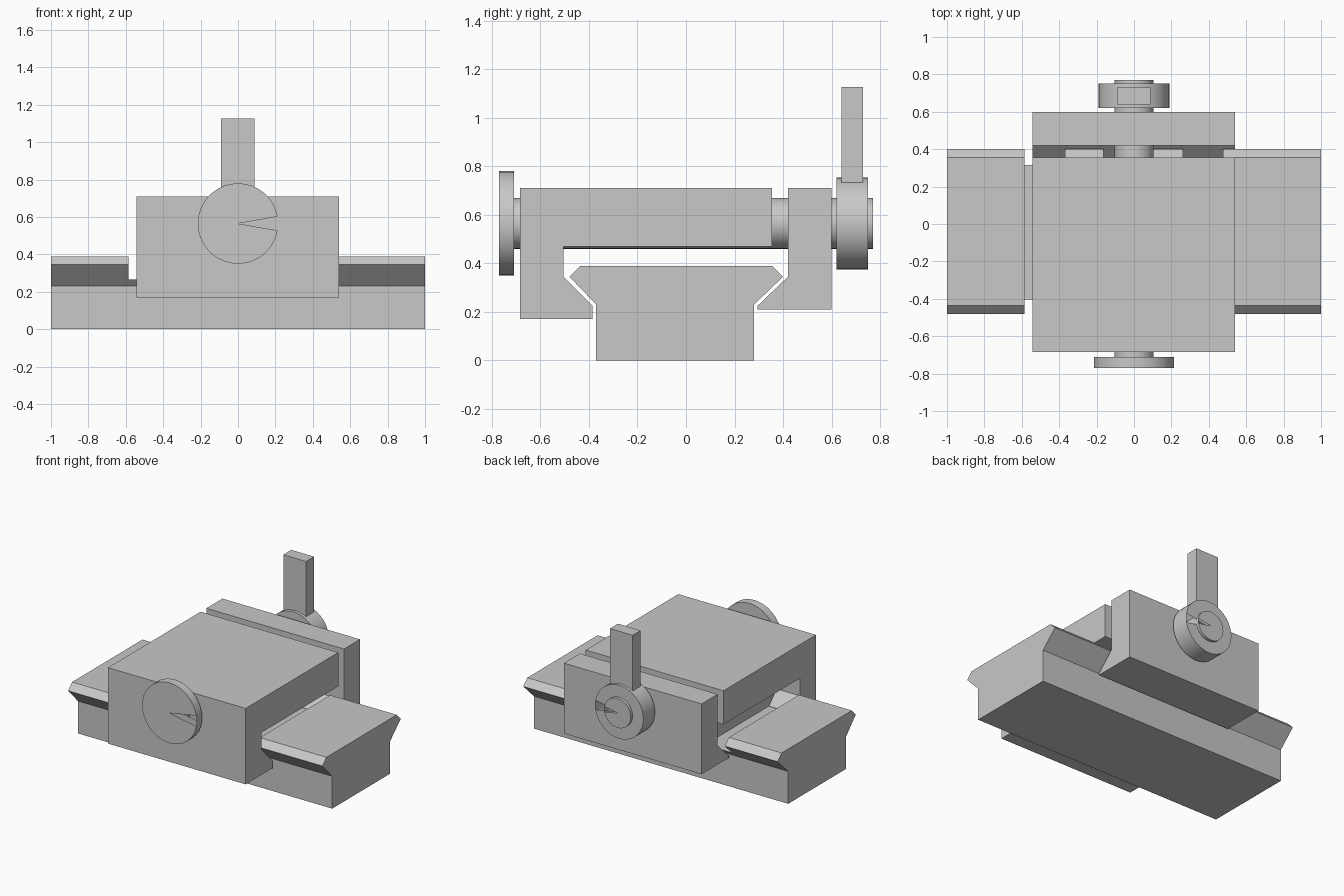
import bpy
import bmesh
import math

cube = bpy.data.objects.get("Cube")
if cube:
    bpy.data.objects.remove(cube, do_unlink=True)

grey = bpy.data.materials.new("plain grey")
grey.use_nodes = True
grey.diffuse_color = (0.58, 0.58, 0.58, 1)
grey.node_tree.nodes["Principled BSDF"].inputs["Base Color"].default_value = (0.58, 0.58, 0.58, 1)

AXIS_Z = 0.565


def make_object(name, bm):
    mesh = bpy.data.meshes.new(name)
    bm.to_mesh(mesh)
    bm.free()
    mesh.materials.append(grey)
    obj = bpy.data.objects.new(name, mesh)
    bpy.context.collection.objects.link(obj)
    return obj


def prism(name, profile, x0, x1):
    """Extrude a y-z profile along x."""
    bm = bmesh.new()
    face = bm.faces.new([bm.verts.new((x0, y, z)) for y, z in profile])
    result = bmesh.ops.extrude_face_region(bm, geom=[face])
    moved = [v for v in result["geom"] if isinstance(v, bmesh.types.BMVert)]
    bmesh.ops.translate(bm, verts=moved, vec=(x1 - x0, 0, 0))
    bmesh.ops.recalc_face_normals(bm, faces=bm.faces)
    return make_object(name, bm)


def box(name, x0, x1, y0, y1, z0, z1):
    return prism(name, [(y0, z0), (y1, z0), (y1, z1), (y0, z1)], x0, x1)


def drum(name, radius, y0, y1, segments=36):
    """Cylinder along y whose end caps have a narrow open sector towards +x."""
    bm = bmesh.new()
    rings, hubs = [], []
    for y in (y0, y1):
        hubs.append(bm.verts.new((0, y, AXIS_Z)))
        angles = [math.tau * i / segments for i in range(segments)]
        rings.append([bm.verts.new((radius * math.cos(a), y, AXIS_Z + radius * math.sin(a)))
                      for a in angles])
    front, back = rings
    for i in range(segments):
        j = (i + 1) % segments
        bm.faces.new((front[i], back[i], back[j], front[j]))
        if 0 < i < segments - 1:
            bm.faces.new((hubs[0], front[i], front[j]))
            bm.faces.new((hubs[1], back[j], back[i]))
    obj = make_object(name, bm)
    bpy.ops.object.select_all(action="DESELECT")
    obj.select_set(True)
    bpy.context.view_layer.objects.active = obj
    bpy.ops.object.shade_smooth_by_angle(angle=math.radians(30))
    return obj


# Dovetail rail with evenly spaced cross slots
rail = prism("rail", [(-0.37, 0), (0.28, 0), (0.28, 0.23), (0.4, 0.345), (0.355, 0.39),
                      (-0.435, 0.39), (-0.48, 0.345), (-0.37, 0.23)], -1, 1)
for i in range(3):
    start = -0.585 + 0.423 * i
    cutter = box("slot_cutter", start, start + 0.215, -0.7, 0.7, 0.265, 0.6)
    cutter.hide_render = True
    slot = rail.modifiers.new("slot", "BOOLEAN")
    slot.operation = "DIFFERENCE"
    slot.solver = "EXACT"
    slot.object = cutter
    bpy.context.view_layer.objects.active = rail
    bpy.ops.object.modifier_apply(modifier=slot.name)
    bpy.data.objects.remove(cutter, do_unlink=True)

# Main body with fixed front jaw
prism("mount_body", [(-0.685, 0.17), (-0.385, 0.17), (-0.385, 0.225), (-0.505, 0.345),
                     (-0.505, 0.47), (0.355, 0.47), (0.355, 0.71), (-0.685, 0.71)], -0.543, 0.54)

# Movable rear jaw
prism("clamp_jaw", [(0.295, 0.21), (0.6, 0.21), (0.6, 0.71), (0.42, 0.71),
                    (0.42, 0.345), (0.295, 0.225)], -0.543, 0.54)

# Clamping bolt, its head, and the lever
drum("bolt_shaft", 0.105, -0.71, 0.77)
drum("bolt_head", 0.215, -0.77, -0.71)
drum("lever_hub", 0.19, 0.62, 0.75)
box("lever_arm", -0.092, 0.087, 0.64, 0.73, 0.73, 1.127)
